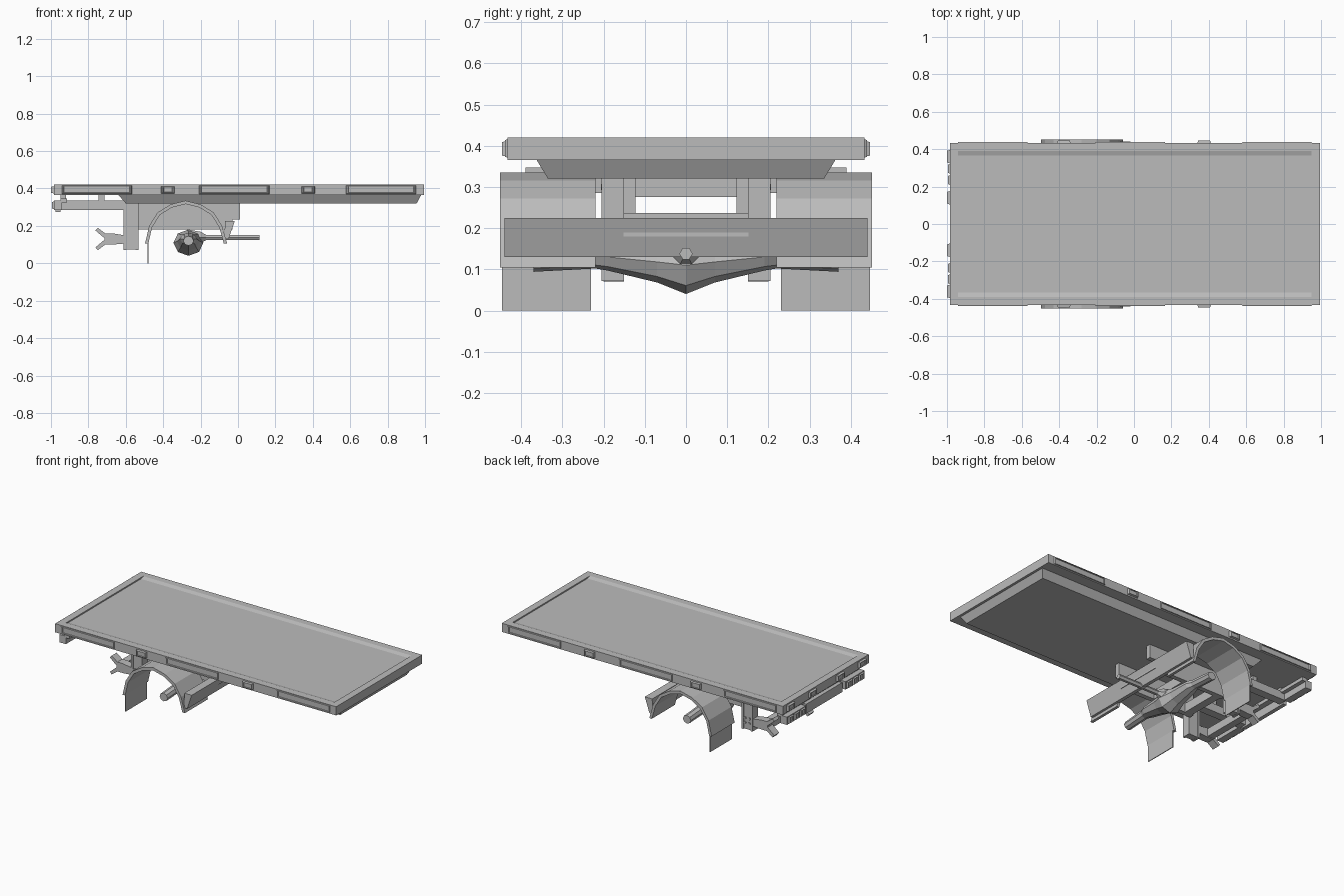
import bpy, bmesh
from math import cos, sin, pi

if "Cube" in bpy.data.objects:
    bpy.data.objects.remove(bpy.data.objects["Cube"])

grey = bpy.data.materials.new("plain grey")
grey.use_nodes = True
COLOUR = (0.5, 0.5, 0.5, 1)
grey.diffuse_color = COLOUR
grey.node_tree.nodes["Principled BSDF"].inputs["Base Color"].default_value = COLOUR


def finish(bm, name):
    bmesh.ops.recalc_face_normals(bm, faces=bm.faces)
    mesh = bpy.data.meshes.new(name)
    bm.to_mesh(mesh)
    bm.free()
    mesh.materials.append(grey)
    obj = bpy.data.objects.new(name, mesh)
    bpy.context.collection.objects.link(obj)
    return obj


def loft(name, rings):
    """Skin a row of equal rings and cap both ends."""
    bm = bmesh.new()
    rows = [[bm.verts.new(p) for p in ring] for ring in rings]
    n = len(rows[0])
    for a, b in zip(rows, rows[1:]):
        for i in range(n):
            j = (i + 1) % n
            bm.faces.new((a[i], a[j], b[j], b[i]))
    bm.faces.new(rows[0])
    bm.faces.new(rows[-1])
    return finish(bm, name)


def rect(x, y, z):
    return [(x[0], y[0], z), (x[1], y[0], z), (x[1], y[1], z), (x[0], y[1], z)]


def box(name, x, y, z):
    return loft(name, [rect(x, y, z[0]), rect(x, y, z[1])])


def extrude_y(name, profile, y):
    return loft(name, [[(px, v, pz) for px, pz in profile] for v in y])


def pair(build, name, *args):
    """Build a part on the +y side and mirror it to the -y side."""
    obj = build(name, *args)
    mod = obj.modifiers.new("mirror", 'MIRROR')
    mod.use_axis = (False, True, False)
    return obj


def lamp(name, along, centre, z, length, face, out, axis, sign):
    """Chamfered lamp housing with an inset, recessed lens."""
    bm = bmesh.new()
    c, h = 0.012, length / 2

    def point(u, w, d):
        d = sign * (face + d)
        return (centre + u, d, w) if axis == 'y' else (d, centre + u, w)

    def ring(m, d):
        return [bm.verts.new(point(u, w, d)) for u, w in
                ((-h + m, z[0] + m / 2), (h - m, z[0] + m / 2),
                 (h - m, z[1] - m / 2), (-h + m, z[1] - m / 2))]
    rings = [ring(0, -0.005), ring(c / 2, out), ring(c, out), ring(c * 1.3, out - 0.005)]
    for a, b in zip(rings, rings[1:]):
        for i in range(4):
            bm.faces.new((a[i], a[(i + 1) % 4], b[(i + 1) % 4], b[i]))
    bm.faces.new(rings[0])
    bm.faces.new(rings[-1])
    return finish(bm, name)


# Flat deck with a shallow sunken floor
bx, by = (-0.985, 0.995), (-0.433, 0.433)
loft("deck", [rect(bx, by, 0.365), rect(bx, by, 0.42),
              rect((-0.94, 0.95), (-0.39, 0.39), 0.42),
              rect((-0.94, 0.95), (-0.365, 0.365), 0.412)])
# Tapered tray under the deck
loft("deck_underframe", [rect((-0.60, 0.955), (-0.335, 0.335), 0.32),
                         rect((-0.64, 0.98), (-0.363, 0.363), 0.366)])

# Lamps and panels around the deck edge
for s in (-1, 1):
    for cx, ln in ((-0.755, 0.38), (-0.02, 0.38), (0.765, 0.38)):
        lamp("side_panel", 'x', cx, (0.37, 0.417), ln, 0.433, 0.006, 'y', s)
    for cx in (-0.375, 0.375):
        lamp("side_lamp", 'x', cx, (0.373, 0.412), 0.075, 0.433, 0.014, 'y', s)
for cy in (-0.36, -0.14, 0.14, 0.36):
    lamp("end_lamp", 'y', cy, (0.373, 0.412), 0.075, 0.985, 0.014, 'x', -1)

# Lamp clusters hung below the end of the deck
for cy in (-0.295, 0.295):
    box("lamp_cluster", (-0.985, -0.94), (cy - 0.095, cy + 0.095), (0.285, 0.335))
    for k in (-0.06, 0, 0.06):
        lamp("cluster_lamp", 'y', cy + k, (0.289, 0.331), 0.055, 0.985, 0.01, 'x', -1)
box("number_panel", (-0.975, -0.95), (-0.18, 0.18), (0.275, 0.335))
box("cluster_beam", (-0.95, -0.915), (-0.39, 0.39), (0.325, 0.347))
pair(box, "cluster_arm", (-0.95, -0.53), (0.15, 0.203), (0.285, 0.335))
for x in (-0.95, -0.745):
    pair(box, "deck_hanger", (x, x + 0.03), (0.16, 0.195), (0.33, 0.37))

# Chassis rails with cross members
pair(box, "chassis_rail", (-0.54, 0.01), (0.122, 0.152), (0.235, 0.325))
pair(box, "lower_rail", (-0.54, -0.03), (0.122, 0.152), (0.18, 0.236))
for x in (-0.53, -0.30, -0.08):
    box("cross_member", (x, x + 0.05), (-0.125, 0.125), (0.18, 0.237))

# Posts with flanges and bolts
pair(box, "post", (-0.61, -0.535), (0.155, 0.2), (0.075, 0.325))
for x in (-0.612, -0.547):
    pair(box, "post_flange", (x, x + 0.014), (0.15, 0.205), (0.072, 0.325))
for x in (-0.588, -0.558):
    for z in (0.30, 0.145, 0.115):
        ring = [(x + 0.008 * cos(k * pi / 3), z + 0.008 * sin(k * pi / 3)) for k in range(6)]
        pair(extrude_y, "post_bolt", ring, (0.198, 0.206))

# Tow beam with forked brackets
box("tow_beam", (-0.715, -0.67), (-0.2, 0.2), (0.105, 0.155))
fork = [(-0.61, 0.105), (-0.67, 0.1), (-0.71, 0.1), (-0.75, 0.07), (-0.762, 0.085),
        (-0.715, 0.125), (-0.715, 0.135), (-0.762, 0.175), (-0.75, 0.19),
        (-0.71, 0.16), (-0.67, 0.16), (-0.61, 0.15)]
pair(extrude_y, "tow_fork", fork, (0.15, 0.2))

# Arched mudguards and hanging flaps
arch = [(-0.497, 0.105), (-0.475, 0.2), (-0.43, 0.272), (-0.36, 0.315), (-0.28, 0.335),
        (-0.2, 0.315), (-0.13, 0.272), (-0.085, 0.2), (-0.058, 0.105)]
inner = [(-0.278 + (x + 0.278) * 0.92, 0.105 + (z - 0.105) * 0.92) for x, z in arch]
pair(extrude_y, "mudguard", arch + inner[::-1], (0.22, 0.452))
pair(box, "mud_flap", (-0.484, -0.479), (0.23, 0.447), (0, 0.12))

# Bumper beam across the chassis
bumper = [(-0.072, 0.13), (-0.05, 0.13), (-0.018, 0.225), (-0.07, 0.225)]
extrude_y("bumper_beam", bumper, (-0.44, 0.44))

# Axle that swells into the differential, and the drive shaft
half = [(0.37, 0.12, 0.028, 0.026), (0.22, 0.13, 0.03, 0.028),
        (0.19, 0.13, 0.045, 0.033), (0.07, 0.118, 0.06, 0.05)]
stations = ([(-y, *r) for y, *r in half] + [(0, 0.11, 0.08, 0.07)] + half[::-1])
loft("axle", [[(-0.265 + rx * cos(k * pi / 4), y, cz + rz * sin(k * pi / 4))
               for k in range(8)] for y, cz, rx, rz in stations])


def ring_x(x, r):
    return [(x, r * cos(k * pi / 3), 0.138 + r * sin(k * pi / 3)) for k in range(6)]


loft("drive_shaft", [ring_x(-0.27, 0.05), ring_x(-0.2, 0.035),
                     ring_x(-0.17, 0.016), ring_x(0.115, 0.016)])
